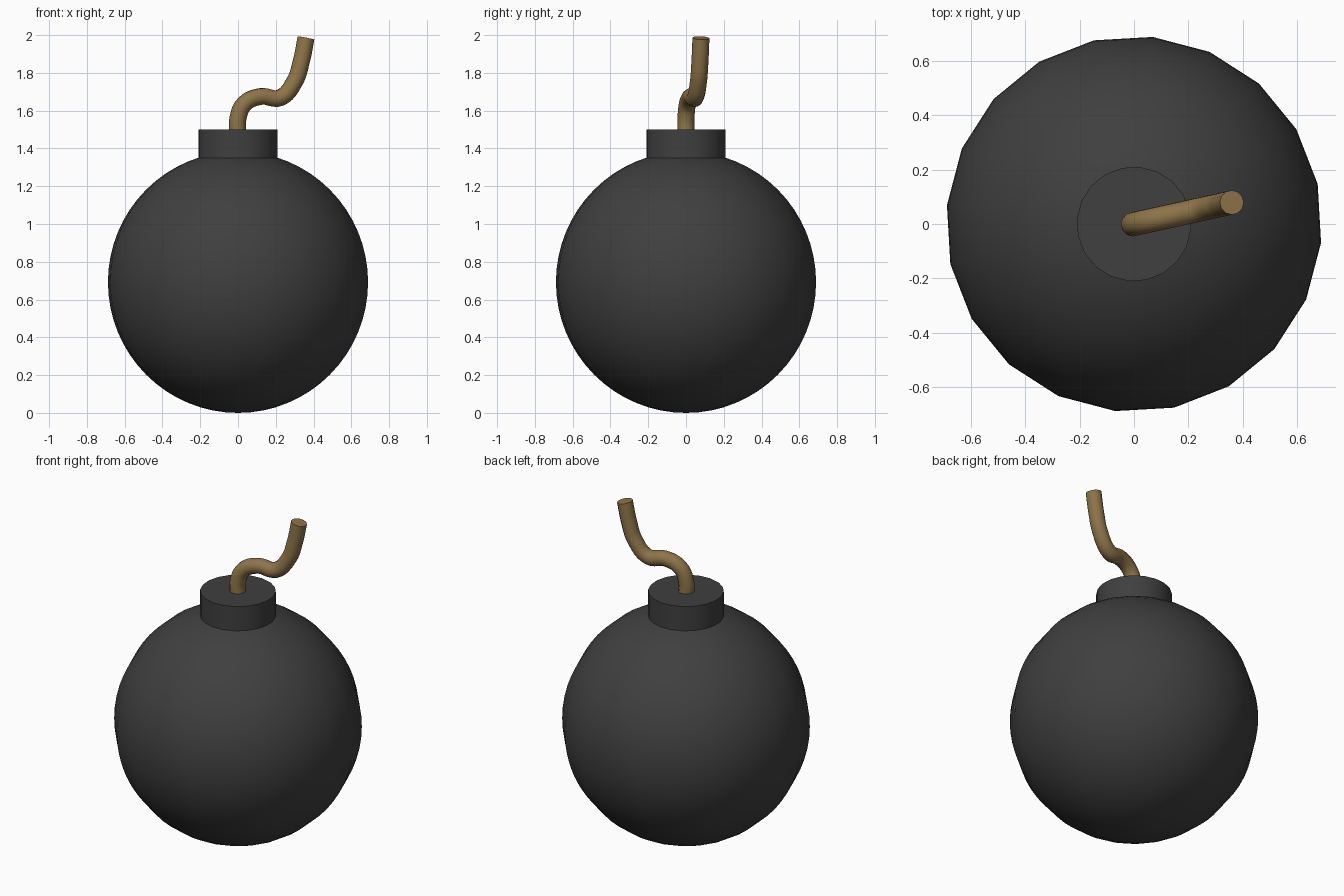
import bpy, math
from math import sin, cos, pi

if "Cube" in bpy.data.objects:
    bpy.data.objects.remove(bpy.data.objects["Cube"])

SIDES, TURN = 20, math.radians(12.3)


def material(name, rgb):
    m = bpy.data.materials.new(name)
    m.diffuse_color = (*rgb, 1)
    m.use_nodes = True
    m.node_tree.nodes["Principled BSDF"].inputs["Base Color"].default_value = m.diffuse_color
    return m


iron = material("dark iron", (0.05, 0.05, 0.05))
cord = material("tan cord", (0.27, 0.175, 0.065))


def finish(obj, mat):
    obj.data.materials.clear()
    obj.data.materials.append(mat)
    bpy.ops.object.select_all(action='DESELECT')
    obj.select_set(True)
    bpy.context.view_layer.objects.active = obj
    bpy.ops.object.shade_smooth_by_angle(angle=math.radians(40))


# Round body
R = 0.692
bpy.ops.mesh.primitive_uv_sphere_add(segments=SIDES, ring_count=32, radius=R,
                                     location=(0, 0, R), rotation=(0, 0, TURN))
body = bpy.context.object
body.name = "body"
finish(body, iron)

# Collar on top
bpy.ops.mesh.primitive_cylinder_add(vertices=SIDES, radius=0.211, depth=0.2,
                                    location=(0, 0, 1.4), rotation=(0, 0, TURN + pi / 2))
collar = bpy.context.object
collar.name = "collar"
finish(collar, iron)

# Bent fuse: path lies in one upright plane turned slightly to the back
path = [(0, 1.46), (0, 1.56), (0.035, 1.637), (0.12, 1.675),
        (0.222, 1.668), (0.30, 1.755), (0.335, 1.86), (0.36, 1.985)]
curve = bpy.data.curves.new("fuse", 'CURVE')
curve.dimensions = '3D'
curve.bevel_depth = 0.045
curve.bevel_resolution = 4
curve.resolution_u = 6
curve.use_fill_caps = True
spline = curve.splines.new('BEZIER')
spline.bezier_points.add(len(path) - 1)
for p, (x, z) in zip(spline.bezier_points, path):
    p.co = (x, 0.22 * x, z)
    p.handle_left_type = p.handle_right_type = 'AUTO'
fuse = bpy.data.objects.new("fuse", curve)
bpy.context.collection.objects.link(fuse)
bpy.ops.object.select_all(action='DESELECT')
fuse.select_set(True)
bpy.context.view_layer.objects.active = fuse
bpy.ops.object.convert(target='MESH')
fuse = bpy.context.object
# weld the end caps to the tube
bpy.ops.object.mode_set(mode='EDIT')
bpy.ops.mesh.select_all(action='SELECT')
bpy.ops.mesh.remove_doubles(threshold=0.0005)
bpy.ops.mesh.normals_make_consistent(inside=False)
bpy.ops.object.mode_set(mode='OBJECT')
finish(fuse, cord)
